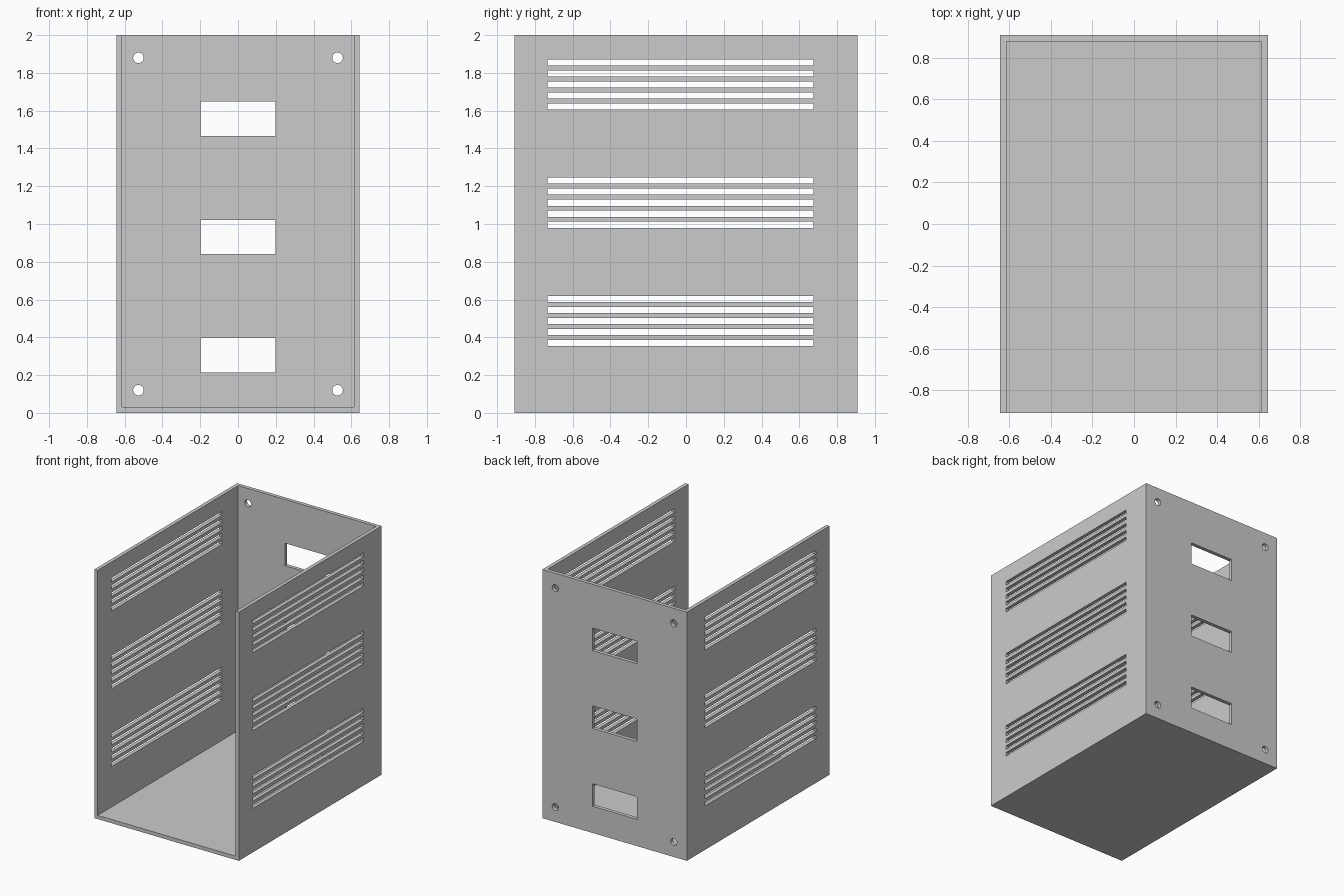
import bpy, bmesh, math
from mathutils import Matrix, Vector

if "Cube" in bpy.data.objects:
    bpy.data.objects.remove(bpy.data.objects["Cube"])

W, D, H, T = 1.286, 1.816, 2.0, 0.03   # width, depth, height, wall thickness
PITCH = 0.626                          # spacing of the three shelves of openings

grey = bpy.data.materials.new("plain grey")
grey.diffuse_color = (0.6, 0.6, 0.6, 1)
grey.use_nodes = True
grey.node_tree.nodes["Principled BSDF"].inputs["Base Color"].default_value = grey.diffuse_color


def add_box(bm, lo, hi):
    lo, hi = Vector(lo), Vector(hi)
    m = Matrix.Translation((lo + hi) / 2) @ Matrix.Diagonal((*(hi - lo), 1))
    bmesh.ops.create_cube(bm, size=1, matrix=m)


def make(name, bm):
    mesh = bpy.data.meshes.new(name)
    bm.to_mesh(mesh)
    bm.free()
    ob = bpy.data.objects.new(name, mesh)
    bpy.context.collection.objects.link(ob)
    return ob


# Solid block that becomes the open cabinet
bm = bmesh.new()
add_box(bm, (-W / 2, -D / 2, 0), (W / 2, D / 2, H))
cabinet = make("cabinet_shell", bm)
cabinet.data.materials.append(grey)

# Inside space, open at the front and top
cavity = bmesh.new()
add_box(cavity, (-W / 2 + T, -D, T), (W / 2 - T, D / 2 - T, H + 1))

# Vent slots through both side walls
vents = bmesh.new()
for group in range(3):
    for i in range(5):
        z = 0.354 + group * PITCH + i * 0.0583
        add_box(vents, (-1, -0.733, z), (1, 0.675, z + 0.032))

# Windows and corner screw holes through the back wall
back = bmesh.new()
for group in range(3):
    z = 0.215 + group * PITCH
    add_box(back, (-0.198, 0.6, z), (0.198, 1.2, z + 0.181))
for x in (-0.527, 0.527):
    for z in (0.12, 1.88):
        m = Matrix.Translation((x, 0.9, z)) @ Matrix.Rotation(math.pi / 2, 4, 'X')
        bmesh.ops.create_cone(back, cap_ends=True, segments=32, radius1=0.028,
                              radius2=0.028, depth=0.6, matrix=m)

# Cut everything out of the block
bpy.context.view_layer.objects.active = cabinet
cabinet.select_set(True)
for name, cutter_bm in (("cavity", cavity), ("vents", vents), ("back_openings", back)):
    cutter = make(name + "_cutter", cutter_bm)
    cutter.hide_render = True
    mod = cabinet.modifiers.new(name, 'BOOLEAN')
    mod.operation, mod.solver, mod.object = 'DIFFERENCE', 'EXACT', cutter
    bpy.ops.object.modifier_apply(modifier=mod.name)
    bpy.data.objects.remove(cutter)

bpy.ops.object.shade_smooth_by_angle(angle=math.radians(30))
